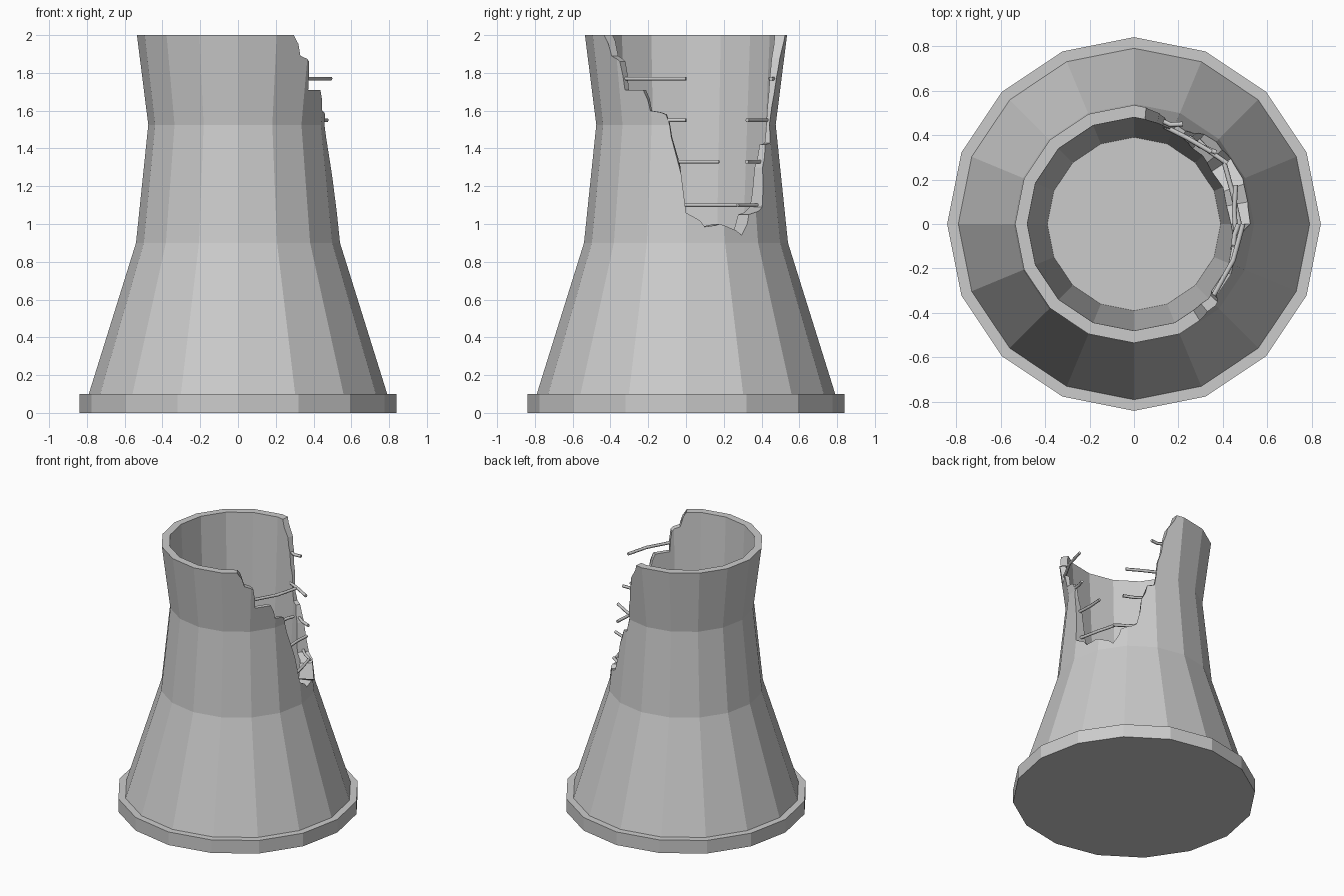
import bpy, bmesh
from math import sin, cos, pi, radians

if "Cube" in bpy.data.objects:
    bpy.data.objects.remove(bpy.data.objects["Cube"])

SIDES = 16


def make_object(name, bm):
    bmesh.ops.recalc_face_normals(bm, faces=bm.faces[:])
    mesh = bpy.data.meshes.new(name)
    bm.to_mesh(mesh)
    bm.free()
    ob = bpy.data.objects.new(name, mesh)
    bpy.context.collection.objects.link(ob)
    return ob


def polar(r, deg, z):
    return (r * cos(radians(deg)), r * sin(radians(deg)), z)


def bridge(bm, rings, closed):
    """Quad strips between successive vertex loops."""
    n = len(rings)
    for i in range(n if closed else n - 1):
        a, b = rings[i], rings[(i + 1) % n]
        for j in range(len(a)):
            k = (j + 1) % len(a)
            bm.faces.new((a[j], a[k], b[k], b[j]))


# Base slab
bm = bmesh.new()
bmesh.ops.create_cone(bm, cap_ends=True, segments=SIDES, radius1=0.84,
                      radius2=0.84, depth=0.1)
bmesh.ops.translate(bm, verts=bm.verts[:], vec=(0, 0, 0.05))
make_object("base_slab", bm)

# Tower shell: waisted outside, straight tapered inside
profile = [(0.79, 0.1), (0.54, 0.9), (0.475, 1.525), (0.535, 2.0),
           (0.48, 2.0), (0.39, 0.1)]
bm = bmesh.new()
bridge(bm, [[bm.verts.new(polar(r, 360 * i / SIDES, z)) for i in range(SIDES)]
            for r, z in profile], True)
shell = make_object("tower_shell", bm)

# Cutter for the jagged breach: (angle, lower edge height)
breach = [(-58, 2.03), (-50, 1.89), (-43, 1.86), (-41, 1.71), (-27.5, 1.71),
          (-23, 1.60), (-13, 1.58), (-9.5, 1.46), (0, 1.06), (11, 0.985),
          (20, 1.0), (34, 0.94), (40, 1.05), (52, 1.09), (56, 1.30),
          (61, 1.42), (67, 1.43), (70, 1.62), (74, 1.78), (77, 1.88),
          (85, 2.03)]
bm = bmesh.new()
rings = [[bm.verts.new(polar(r, a, z))
          for r, z in ((0.3, h), (0.7, h), (0.7, 2.2), (0.3, 2.2))]
         for a, h in breach]
bridge(bm, rings, False)
bm.faces.new(rings[0])
bm.faces.new(rings[-1])
cutter = make_object("breach_cutter", bm)
cutter.hide_render = True
cutter.hide_set(True)
cut = shell.modifiers.new("breach", 'BOOLEAN')
cut.operation = 'DIFFERENCE'
cut.solver = 'EXACT'
cut.object = cutter


# Exposed reinforcing bars, bent along the broken edges
def rebar(name, z, points):
    cu = bpy.data.curves.new(name, 'CURVE')
    cu.dimensions = '3D'
    cu.bevel_depth = 0.011
    cu.bevel_resolution = 1
    cu.use_fill_caps = True
    sp = cu.splines.new('POLY')
    sp.points.add(len(points) - 1)
    for p, (r, a) in zip(sp.points, points):
        p.co = (*polar(r, a, z), 1)
    bpy.context.collection.objects.link(bpy.data.objects.new(name, cu))


bars = [(1.77, [(0.49, -46), (0.475, -20), (0.49, 0)]),
        (1.55, [(0.46, -15), (0.455, -6), (0.47, 0)]),
        (1.33, [(0.465, -9), (0.455, 8), (0.49, 21)]),
        (1.10, [(0.48, -3), (0.465, 18), (0.49, 34)]),
        (1.77, [(0.485, 77), (0.475, 70), (0.50, 64)]),
        (1.55, [(0.46, 73), (0.455, 58), (0.475, 43)]),
        (1.33, [(0.465, 61), (0.46, 50), (0.49, 41)]),
        (1.10, [(0.48, 57), (0.47, 45), (0.50, 33)])]
for i, (z, pts) in enumerate(bars):
    rebar(f"rebar_{i + 1}", z, pts)
